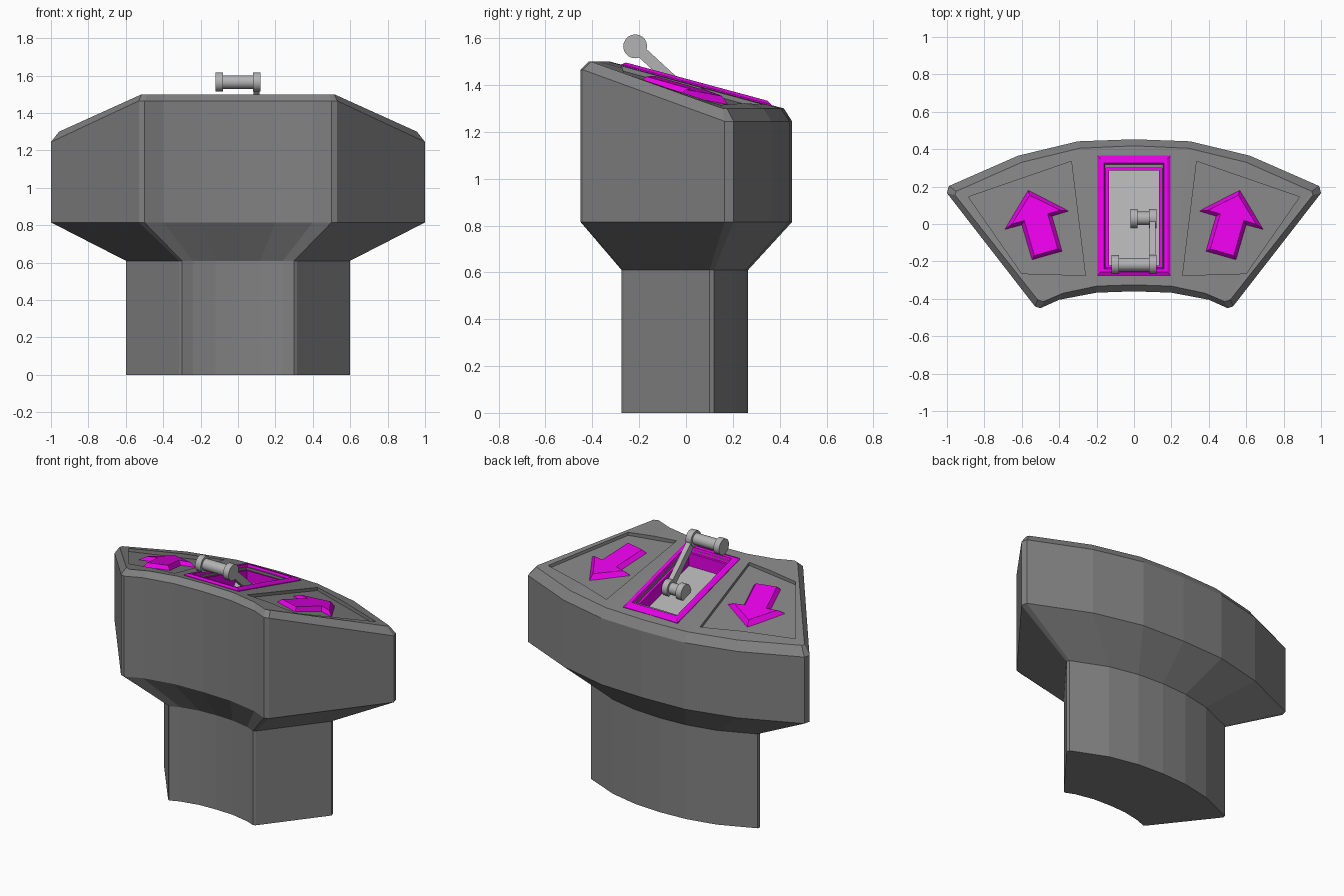
import bpy, bmesh, math
from mathutils import Vector, Matrix
from mathutils.bvhtree import BVHTree

if "Cube" in bpy.data.objects:
    bpy.data.objects.remove(bpy.data.objects["Cube"])


def material(name, rgb):
    m = bpy.data.materials.new(name)
    m.diffuse_color = (*rgb, 1)
    m.use_nodes = True
    m.node_tree.nodes["Principled BSDF"].inputs["Base Color"].default_value = m.diffuse_color
    return m


DARK = material("dark_grey", (0.22, 0.22, 0.22))
LIGHT = material("light_grey", (0.45, 0.45, 0.45))
MAGENTA = material("magenta", (0.85, 0.0, 0.85))


def finish(bm, name, mat):
    bmesh.ops.recalc_face_normals(bm, faces=bm.faces[:])
    me = bpy.data.meshes.new(name)
    bm.to_mesh(me)
    me.materials.append(mat)
    ob = bpy.data.objects.new(name, me)
    bpy.context.collection.objects.link(ob)
    return ob


def loft(bm, rings):
    """Bridge consecutive closed rings of points with quads."""
    vs = [[bm.verts.new(p) for p in r] for r in rings]
    n = len(vs[0])
    for a, b in zip(vs, vs[1:]):
        for i in range(n):
            j = (i + 1) % n
            bm.faces.new((a[i], a[j], b[j], b[i]))
    return vs


# Console body: right half outlines, from front centre to back centre
NECK = [(0, -.22), (.12, -.225), (.24, -.25), (.3, -.275), (.315, -.265),
        (.6, .1), (.595, .12), (.37, .215), (.18, .255), (0, .265)]
HEAD = [(0, -.36), (.2, -.367), (.4, -.405), (.5, -.45), (.53, -.44),
        (1, .165), (.99, .203), (.62, .365), (.3, .442), (0, .453)]
TOP = [(0, -.325), (.2, -.332), (.38, -.37), (.485, -.415), (.515, -.405),
       (.957, .155), (.95, .175), (.6, .33), (.29, .405), (0, .418)]


def ring(half, z_front, z_back):
    pts = [(x, y, z_front if i < 5 else z_back) for i, (x, y) in enumerate(half)]
    return pts + [(-x, y, z) for x, y, z in pts[-2:0:-1]]


bm = bmesh.new()
rings = loft(bm, [ring(NECK, 0, 0), ring(NECK, .61, .61), ring(HEAD, .815, .815),
                  ring(HEAD, 1.465, 1.245), ring(TOP, 1.5, 1.3)])
bm.faces.new(rings[0])
t = rings[-1]
for i in range(4):                      # sloping top, front arc to back arc
    bm.faces.new((t[i], t[i + 1], t[8 - i], t[9 - i]))
    bm.faces.new((t[-i], t[-i - 1], t[10 + i], t[9 + i]))
bm.normal_update()
tree = BVHTree.FromBMesh(bm)
body = finish(bm, "console_body", DARK)


def on_top(x, y, dz):
    hit = tree.ray_cast(Vector((x + 1e-5, y, 3)), Vector((0, 0, -1)))[0]
    return (x, y, hit.z + dz)


def slab(name, outline, lo, hi, mat, inset=0.0):
    """Prism that follows the sloping top; inset narrows its upper face."""
    bm = bmesh.new()
    a = [bm.verts.new(on_top(x, y, lo)) for x, y in outline]
    n = len(a)
    c = []
    for i, p in enumerate(outline):     # inward mitre at each corner
        p = Vector(p)
        d0 = (p - Vector(outline[i - 1])).normalized()
        d1 = (Vector(outline[(i + 1) % n]) - p).normalized()
        n0, n1 = Vector((-d0.y, d0.x)), Vector((-d1.y, d1.x))
        q = p + (n0 + n1) * inset / (1 + n0.dot(n1))
        c.append(bm.verts.new(on_top(q.x, q.y, hi)))
    for i in range(n):
        j = (i + 1) % n
        bm.faces.new((a[i], a[j], c[j], c[i]))
    bm.faces.new(a)
    bm.faces.new(c)
    return finish(bm, name, mat)


def rect(w, y0, y1):
    return [(-w, y0), (w, y0), (w, y1), (-w, y1)]


def flip(pts, s):
    return pts if s > 0 else [(-x, y) for x, y in reversed(pts)]


# Recesses: two side panels and the lever slot
PANEL = [(.26, -.275), (.6, -.265), (.885, .145), (.335, .335)]
cutters = [slab("panel_cutter", flip(PANEL, s), -.02, .1, DARK) for s in (1, -1)]
cutters.append(slab("slot_cutter", rect(.15, -.235, .3), -.105, .15, DARK))
bpy.context.view_layer.objects.active = body
for c in cutters:
    mod = body.modifiers.new("cut", 'BOOLEAN')
    mod.operation = 'DIFFERENCE'
    mod.solver = 'EXACT'
    mod.object = c
    bpy.ops.object.modifier_apply(modifier=mod.name)
for c in cutters:
    bpy.data.objects.remove(c)

# Arrows on the side panels
ARROW = [(-.085, 0), (.085, 0), (.085, .195), (.185, .195),
         (0, .364), (-.185, .195), (-.085, .195)]
ang = math.radians(16)
arrow = [(.465 + x * math.cos(ang) + y * math.sin(ang),
          -.17 - x * math.sin(ang) + y * math.cos(ang)) for x, y in ARROW]
for s, side in ((1, "right"), (-1, "left")):
    slab("arrow_" + side, flip(arrow, s), -.025, .004, MAGENTA, .02)

# Stepped frame around the slot, and the slot floor
bm = bmesh.new()
loft(bm, [[on_top(x, y, dz) for x, y in rect(w, y0, y1)] for w, y0, y1, dz in (
    (.195, -.275, .365, -.02), (.195, -.275, .365, .004), (.178, -.257, .347, .016),
    (.16, -.24, .325, .016), (.15, -.232, .31, -.015), (.135, -.222, .285, -.015),
    (.135, -.222, .285, -.105))])
frame = finish(bm, "slot_frame", MAGENTA)
# inner faces must look into the slot
slab("slot_floor", rect(.14, -.228, .292), -.104, -.098, LIGHT)


# Lever: handle, pivot and arm
def rod(name, x0, x1, r, y, z):
    bm = bmesh.new()
    m = Matrix.Translation(((x0 + x1) / 2, y, z)) @ Matrix.Rotation(math.pi / 2, 4, 'Y')
    bmesh.ops.create_cone(bm, cap_ends=True, segments=20, radius1=r, radius2=r,
                          depth=x1 - x0, matrix=m)
    for f in bm.faces:
        f.smooth = len(f.verts) == 4
    for e in bm.edges:
        e.smooth = all(f.smooth for f in e.link_faces)
    return finish(bm, name, LIGHT)


HANDLE, PIVOT = (-.217, 1.565), (.03, 1.338)
for name, x0, (y, z) in (("handle", -.12, HANDLE), ("pivot", -.02, PIVOT)):
    rod(name + "_grip", x0 + .03, .09, .036, y, z)
    rod(name + "_left_cap", x0, x0 + .04, .051, y, z)
    rod(name + "_right_cap", .08, .12, .051, y, z)

dy, dz = HANDLE[0] - PIVOT[0], HANDLE[1] - PIVOT[1]
bm = bmesh.new()
bmesh.ops.create_cube(bm, size=1, matrix=Matrix.Translation(
    (.1, (HANDLE[0] + PIVOT[0]) / 2, (HANDLE[1] + PIVOT[1]) / 2))
    @ Matrix.Rotation(math.atan2(dz, dy), 4, 'X')
    @ Matrix.Diagonal((.032, math.hypot(dy, dz), .048, 1)))
finish(bm, "lever_arm", LIGHT)
